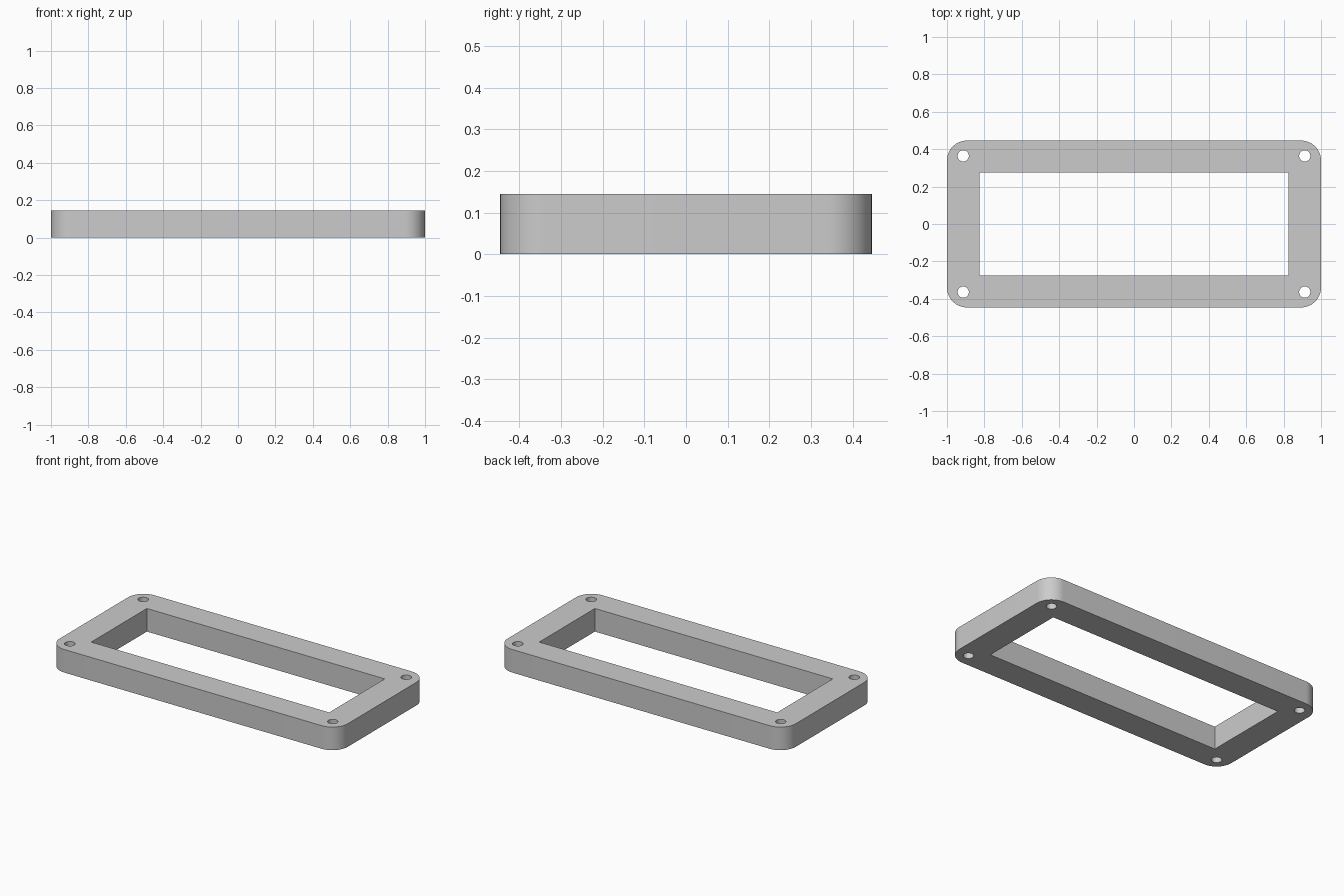
import bpy, bmesh
from math import sin, cos, pi, radians

cube = bpy.data.objects.get("Cube")
if cube:
    bpy.data.objects.remove(cube, do_unlink=True)

HALF_X, HALF_Y, HEIGHT = 1.0, 0.446, 0.145
CORNER_R = 0.107
OPEN_X, OPEN_Y = 0.826, 0.276
HOLE_X, HOLE_Y, HOLE_R = 0.913, 0.364, 0.03
QUADRANTS = [(1, 1), (-1, 1), (-1, -1), (1, -1)]


def arc(cx, cy, r, start, sweep, steps):
    """Points along an arc, both ends included."""
    angles = [start + sweep * i / steps for i in range(steps + 1)]
    return [(cx + r * cos(a), cy + r * sin(a)) for a in angles]


# Outlines: rounded border, rectangular opening, four screw holes
border = []
for i, (sx, sy) in enumerate(QUADRANTS):
    border += arc(sx * (HALF_X - CORNER_R), sy * (HALF_Y - CORNER_R),
                  CORNER_R, i * pi / 2, pi / 2, 16)
opening = [(sx * OPEN_X, sy * OPEN_Y) for sx, sy in QUADRANTS]
holes = [arc(sx * HOLE_X, sy * HOLE_Y, HOLE_R, 0, 2 * pi, 32)[:-1]
         for sx, sy in QUADRANTS]

# Fill the flat profile and raise it into a solid
bm = bmesh.new()
edges = []
for loop in [border, opening] + holes:
    verts = [bm.verts.new((x, y, 0)) for x, y in loop]
    edges += [bm.edges.new((v, verts[i - 1])) for i, v in enumerate(verts)]
bmesh.ops.triangle_fill(bm, use_beauty=True, edges=edges, normal=(0, 0, 1))
raised = bmesh.ops.extrude_face_region(bm, geom=bm.faces[:], use_keep_orig=True)
bmesh.ops.translate(bm, vec=(0, 0, HEIGHT),
                    verts=[g for g in raised["geom"] if isinstance(g, bmesh.types.BMVert)])
bmesh.ops.recalc_face_normals(bm, faces=bm.faces[:])
mesh = bpy.data.meshes.new("bezel_frame")
bm.to_mesh(mesh)
bm.free()

frame = bpy.data.objects.new("bezel_frame", mesh)
bpy.context.collection.objects.link(frame)

# Plain grey material
grey = bpy.data.materials.new("plain_grey")
grey.use_nodes = True
colour = (0.6, 0.6, 0.6, 1)
grey.diffuse_color = colour
grey.node_tree.nodes["Principled BSDF"].inputs["Base Color"].default_value = colour
mesh.materials.append(grey)

# Smooth the rounded corners and hole walls, keep the rims sharp
bpy.ops.object.select_all(action="DESELECT")
frame.select_set(True)
bpy.context.view_layer.objects.active = frame
bpy.ops.object.shade_smooth_by_angle(angle=radians(30))
